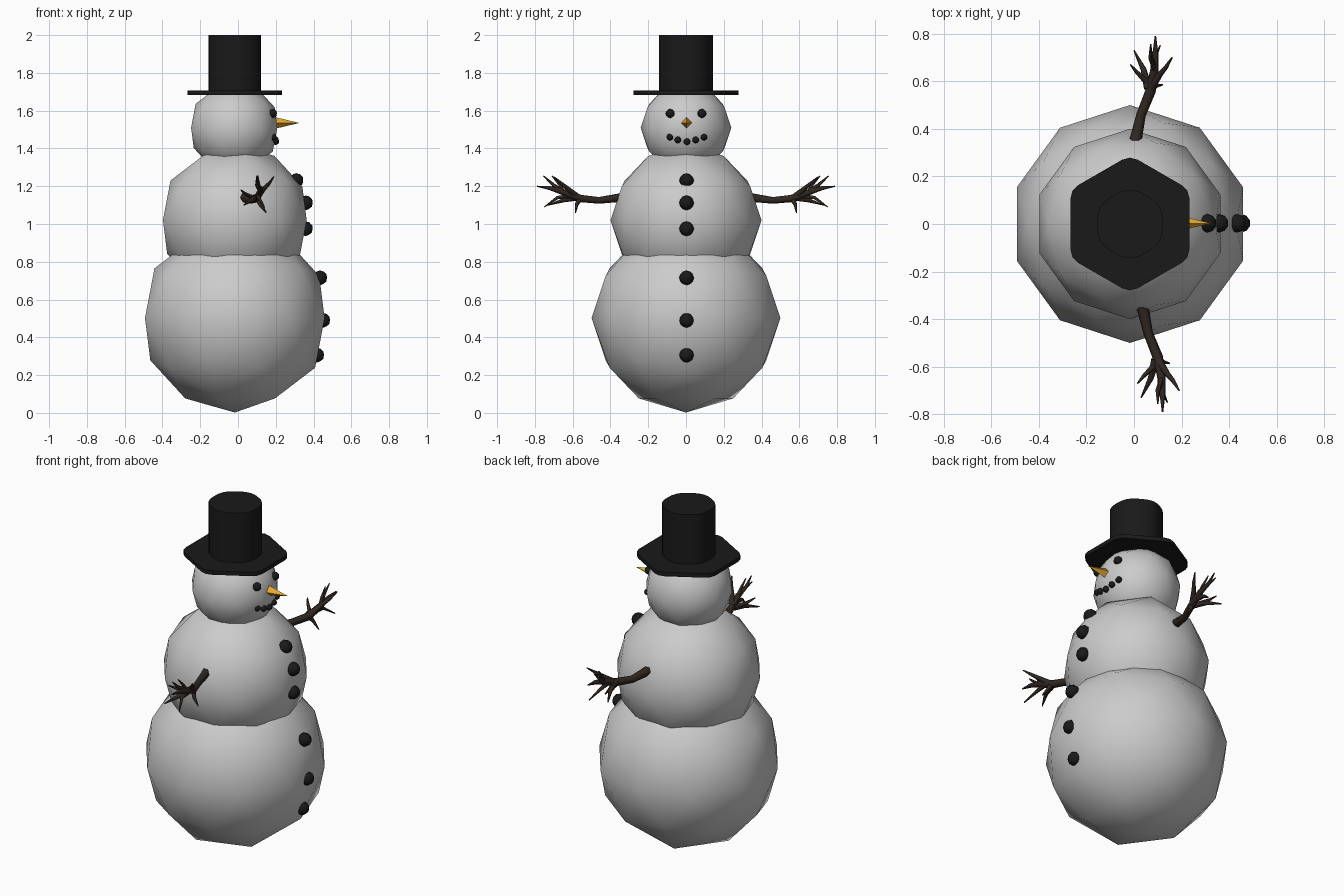
import bpy, bmesh
from math import cos, sin, pi, radians

if "Cube" in bpy.data.objects:
    bpy.data.objects.remove(bpy.data.objects["Cube"])

CX = -0.017  # axis shared by the snowballs and hat


def material(name, rgb):
    m = bpy.data.materials.new(name)
    m.diffuse_color = (*rgb, 1)
    m.use_nodes = True
    m.node_tree.nodes["Principled BSDF"].inputs["Base Color"].default_value = m.diffuse_color
    return m


black = material("black", (0.01, 0.01, 0.01))
orange = material("orange", (0.8, 0.4, 0.03))
bark = material("bark", (0.03, 0.02, 0.015))


def finish(ob, name, mat=None, smooth=True):
    ob.name = name
    if mat:
        ob.data.materials.append(mat)
    for p in ob.data.polygons:
        p.use_smooth = smooth
    return ob


def ball(name, r, loc, mat=None):
    bpy.ops.mesh.primitive_ico_sphere_add(subdivisions=2, radius=r, location=loc)
    return finish(bpy.context.object, name, mat)


def prism(name, outline, z0, z1, mat):
    """Extrude a flat outline between two heights."""
    bm = bmesh.new()
    face = bm.faces.new([bm.verts.new((x, y, z0)) for x, y in outline])
    ext = bmesh.ops.extrude_face_region(bm, geom=[face])
    for g in ext["geom"]:
        if isinstance(g, bmesh.types.BMVert):
            g.co.z = z1
    bmesh.ops.recalc_face_normals(bm, faces=bm.faces)
    me = bpy.data.meshes.new(name)
    bm.to_mesh(me)
    bm.free()
    ob = bpy.data.objects.new(name, me)
    bpy.context.collection.objects.link(ob)
    finish(ob, name, mat)
    bpy.ops.object.select_all(action='DESELECT')
    ob.select_set(True)
    bpy.context.view_layer.objects.active = ob
    bpy.ops.object.shade_smooth_by_angle(angle=radians(35))


# Snow body
ball("lower_body", 0.5, (CX, 0, 0.502))
ball("middle_body", 0.4, (CX, 0, 1.02))
ball("head", 0.24, (CX - 0.003, 0, 1.51))

# Hat: hexagonal brim with eased corners, rounder crown
brim = []
for k in range(6):
    for off, r in ((-7, 0.272), (0, 0.279), (7, 0.272)):
        a = radians(30 + 60 * k + off)
        brim.append((CX + r * cos(a), r * sin(a)))
prism("hat_brim", brim, 1.683, 1.707, black)
crown = []
for k in range(24):
    a = 2 * pi * k / 24
    r = 0.141 - 0.003 * cos(6 * a)
    crown.append((CX + r * cos(a), r * sin(a)))
prism("hat_crown", crown, 1.695, 2.0, black)

# Carrot nose
bpy.ops.mesh.primitive_cone_add(vertices=4, radius1=0.031, radius2=0, depth=0.13,
                                location=(0.26, 0.003, 1.535), rotation=(0, pi / 2, 0))
finish(bpy.context.object, "nose", orange, smooth=False)

# Buttons, eyes and mouth
for i, (x, z) in enumerate([(0.308, 1.23), (0.358, 1.112), (0.358, 0.975),
                            (0.434, 0.715), (0.45, 0.49), (0.418, 0.306)]):
    ball(f"button_{i}", 0.039, (x, 0.003, z), black)
for s in (-1, 1):
    ball(f"eye_{s}", 0.024, (0.183, 0.084 * s, 1.585), black)
for i, (x, y, z) in enumerate([(0.186, -0.085, 1.46), (0.198, -0.043, 1.445), (0.2, 0.005, 1.436),
                               (0.198, 0.051, 1.445), (0.186, 0.095, 1.46)]):
    ball(f"mouth_{i}", 0.018, (x, y, z), black)

# Twig arms: limb and fingers as tapered paths (x, distance out, z, radius)
twigs = [
    [(.035, .345, 1.14, .026), (.06, .46, 1.125, .02), (.1, .56, 1.135, .022),
     (.115, .64, 1.165, .018), (.12, .72, 1.19, .012), (.12, .79, 1.2, .003)],
    [(.1, .57, 1.14, .018), (.14, .63, 1.19, .012), (.165, .66, 1.215, .009), (.19, .7, 1.25, .003)],
    [(.12, .65, 1.17, .014), (.1, .7, 1.205, .01), (.1, .755, 1.255, .003)],
    [(.09, .57, 1.14, .018), (.07, .65, 1.125, .012), (.03, .73, 1.1, .003)],
    [(.1, .56, 1.14, .016), (.12, .58, 1.1, .01), (.15, .585, 1.06, .003)],
    [(.11, .6, 1.15, .014), (.11, .68, 1.14, .01), (.14, .75, 1.09, .003)],
    [(.115, .65, 1.17, .012), (.11, .67, 1.21, .008), (.105, .71, 1.255, .003)],
    [(.08, .6, 1.14, .012), (.04, .64, 1.16, .008), (.015, .67, 1.18, .003)],
]
for name, side, dx in (("arm_front", -1, 0), ("arm_back", 1, -0.03)):
    cu = bpy.data.curves.new(name, 'CURVE')
    cu.dimensions = '3D'
    cu.bevel_depth = 1
    cu.bevel_resolution = 1
    cu.use_fill_caps = True
    for twig in twigs:
        sp = cu.splines.new('POLY')
        sp.points.add(len(twig) - 1)
        for p, (x, d, z, r) in zip(sp.points, twig):
            p.co = (x + dx, side * d, z, 1)
            p.radius = r
    ob = bpy.data.objects.new(name, cu)
    bpy.context.collection.objects.link(ob)
    bpy.ops.object.select_all(action='DESELECT')
    ob.select_set(True)
    bpy.context.view_layer.objects.active = ob
    bpy.ops.object.convert(target='MESH')
    finish(bpy.context.object, name, bark)
